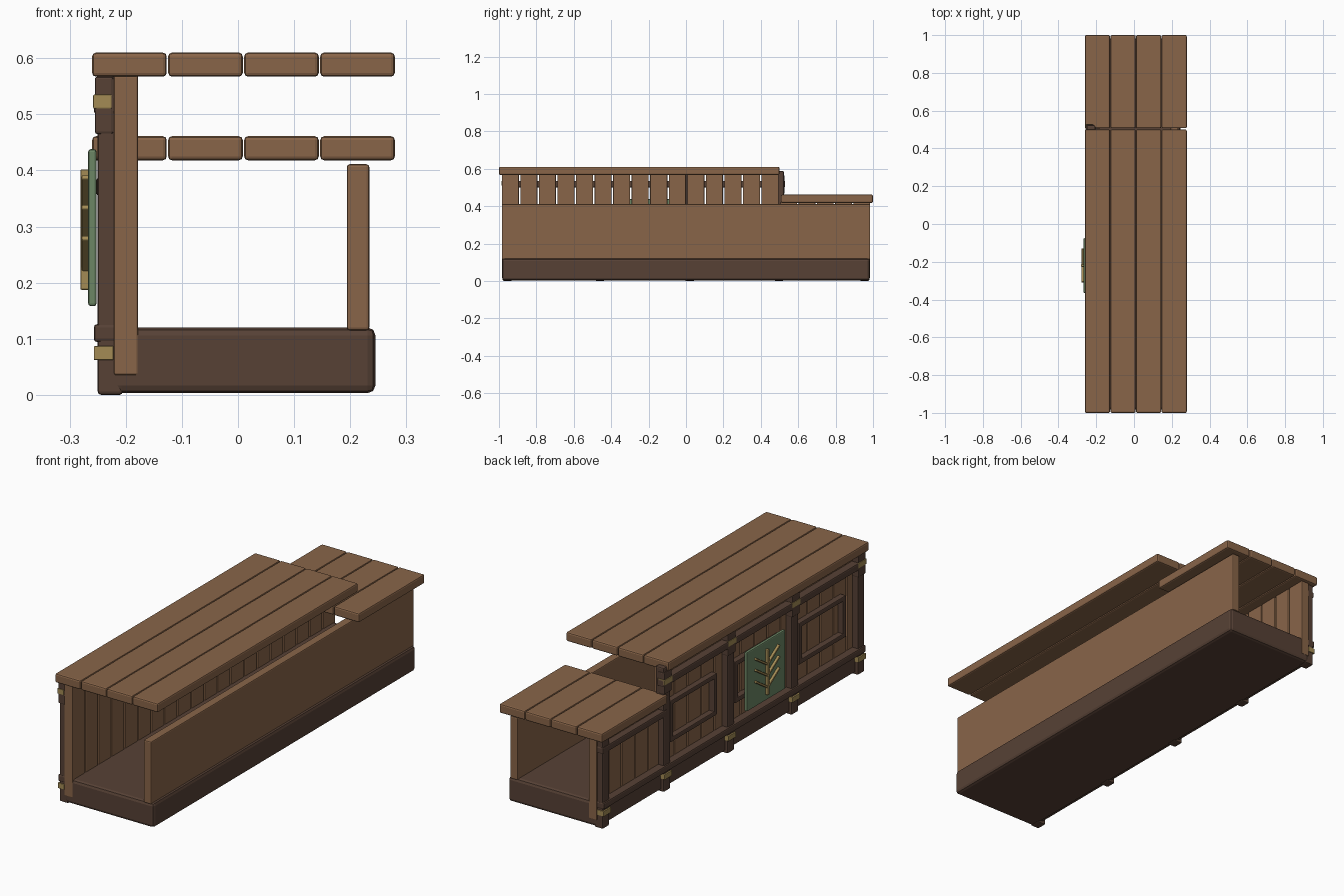
import bpy
import math

old = bpy.data.objects.get("Cube")
if old:
    bpy.data.objects.remove(old, do_unlink=True)


def material(name, rgb):
    m = bpy.data.materials.new(name)
    m.use_nodes = True
    m.diffuse_color = (*rgb, 1)
    m.node_tree.nodes["Principled BSDF"].inputs["Base Color"].default_value = (*rgb, 1)
    return m


WOOD = material("warm wood", (0.25, 0.13, 0.066))
DARK = material("dark wood", (0.095, 0.053, 0.036))
GREEN = material("sign green", (0.15, 0.24, 0.13))
BRASS = material("brass", (0.37, 0.26, 0.09))


def box(name, x, y, z, mat, bevel=0.004, tilt=0):
    """Bevelled box from its (min, max) extents, tilted about x."""
    bpy.ops.mesh.primitive_cube_add(size=1)
    ob = bpy.context.object
    ob.name = name
    size = [r[1] - r[0] for r in (x, y, z)]
    for v in ob.data.vertices:
        v.co = [c * s for c, s in zip(v.co, size)]
    ob.location = [(r[0] + r[1]) / 2 for r in (x, y, z)]
    ob.rotation_euler.x = tilt
    ob.data.materials.append(mat)
    mod = ob.modifiers.new("soft edges", "BEVEL")
    mod.width = bevel
    mod.segments = 2
    return ob


def around(centre, width):
    return (centre - width / 2, centre + width / 2)


# Base and customer-side board
box("base", (-0.222, 0.245), (-0.983, 0.983), (0.003, 0.12), DARK, 0.014)
box("long_board", (0.194, 0.234), (-0.985, 0.985), (0.115, 0.411), WOOD, 0.005)

# Counter tops at two heights, four planks each
for i in range(4):
    x0 = -0.26 + i * 0.1355
    box("high_top_plank", (x0, x0 + 0.133), (-1, 0.5), (0.567, 0.61), WOOD, 0.007)
    box("low_top_plank", (x0, x0 + 0.133), (0.507, 1), (0.418, 0.461), WOOD, 0.007)


# Upright wall planks
def plank_wall(name, y0, y1, count, top):
    pitch = (y1 - y0) / count
    for i in range(count):
        y = y0 + i * pitch
        box(name, (-0.221, -0.178), (y + 0.004, y + pitch - 0.004), (0.035, top), WOOD, 0.004)


plank_wall("high_wall_plank", -0.989, 0.499, 15, 0.57)
plank_wall("low_wall_plank", 0.501, 0.989, 5, 0.42)

# Posts with brass brackets
posts = [-0.955, -0.46, 0.02, 0.498, 0.955]
for y in posts:
    low = y > 0.6
    end = y > 0.4 and not low
    top = 0.419 if low else 0.588 if end else 0.568
    box("post", (-0.25, -0.205), around(y, 0.05), (0, top), DARK, 0.006)
    box("lower_bracket", (-0.257, -0.222), around(y, 0.058), (0.062, 0.087), BRASS, 0.002)
    if not low:
        box("post_cap", (-0.255, -0.222), around(y, 0.056), (0.465, 0.567), DARK, 0.004)
        box("upper_bracket", (-0.258, -0.225), around(y, 0.062), (0.51, 0.535), BRASS, 0.002)

# Horizontal rails and kick board
box("kick_board", (-0.236, -0.21), (-0.975, 0.975), (0.012, 0.1), DARK, 0.005)
box("bottom_rail", (-0.257, -0.215), (-0.982, 0.982), (0.094, 0.126), DARK, 0.006)
box("high_rail", (-0.257, -0.215), (-0.982, 0.53), (0.5, 0.535), DARK, 0.006)
box("low_rail", (-0.253, -0.215), (0.5, 0.982), (0.355, 0.387), DARK, 0.006)

# Picture-frame mouldings on the three tall bays
BAR = 0.022
for y in (0.295, -0.19, -0.67):
    for side in (-1, 1):
        box("frame_upright", (-0.248, -0.215), around(y + side * 0.164, BAR), (0.215, 0.412), DARK, 0.004)
        box("frame_crossbar", (-0.248, -0.215), around(y, 0.35), around(0.3135 + side * 0.0875, BAR), DARK, 0.004)

# Hanging sign with a sprig emblem
MID = -0.22
box("sign_board", (-0.267, -0.252), around(MID, 0.29), (0.158, 0.438), GREEN, 0.005)
box("sprig_stem", (-0.281, -0.264), around(MID, 0.013), (0.187, 0.402), BRASS, 0.003)
for z in (0.252, 0.307, 0.36):
    for side in (-1, 1):
        box("sprig_leaf", (-0.279, -0.264), around(MID + side * 0.045, 0.104),
            around(z, 0.01), BRASS, 0.003, tilt=side * math.radians(33))
